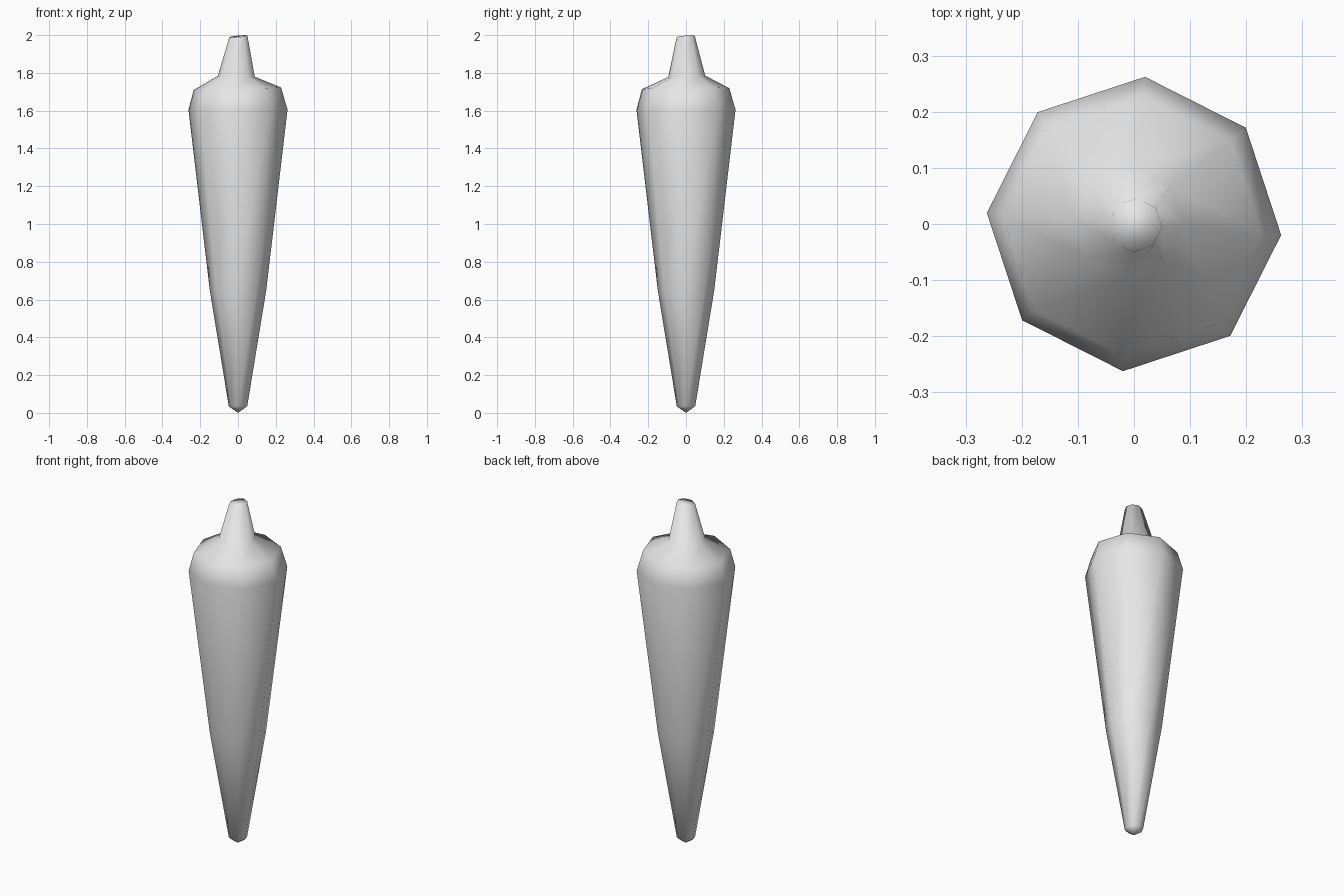
import bpy
import bmesh
from math import cos, sin, radians, tau

cube = bpy.data.objects.get("Cube")
if cube:
    bpy.data.objects.remove(cube, do_unlink=True)

SIDES = 8
TURN = radians(-4.3)

# One plain grey for the whole root
grey = bpy.data.materials.new("plain grey")
grey.use_nodes = True
colour = (0.8, 0.8, 0.8, 1)
grey.diffuse_color = colour
grey.node_tree.nodes["Principled BSDF"].inputs["Base Color"].default_value = colour


def add_ring(bm, z, radius, cx=0, cy=0, tilt_x=0, tilt_y=0):
    """Eight-sided ring, slightly shifted and tilted for a hand-made look."""
    ring = []
    for i in range(SIDES):
        a = TURN + tau * i / SIDES
        x, y = radius * cos(a), radius * sin(a)
        ring.append(bm.verts.new((cx + x, cy + y, z + x * tilt_x + y * tilt_y)))
    return ring


# Rings from the tip to the stem top: height, radius, centre, tilt
profile = [
    (0.035, 0.049),
    (0.65, 0.15),
    (1.605, 0.263),
    (1.716, 0.232, -0.003, -0.002, 0.03, 0.01),
    (1.782, 0.098, -0.009, 0.004, -0.02, 0.04),
    (1.993, 0.048, 0.002, -0.002, 0.1, 0.1),
]

bm = bmesh.new()
rings = [add_ring(bm, *row) for row in profile]

# Tapered body, shoulder and stem walls
for low, high in zip(rings, rings[1:]):
    for i in range(SIDES):
        j = (i + 1) % SIDES
        bm.faces.new((low[i], low[j], high[j], high[i]))

# Pointed tip and flat stem cap
tip = bm.verts.new((0, 0, 0))
for i in range(SIDES):
    bm.faces.new((tip, rings[0][(i + 1) % SIDES], rings[0][i]))
bm.faces.new(rings[-1])

for face in bm.faces:
    face.smooth = True
bmesh.ops.recalc_face_normals(bm, faces=bm.faces)

mesh = bpy.data.meshes.new("carrot_root_with_stem")
bm.to_mesh(mesh)
bm.free()
mesh.materials.append(grey)
root = bpy.data.objects.new("carrot_root_with_stem", mesh)
bpy.context.collection.objects.link(root)
